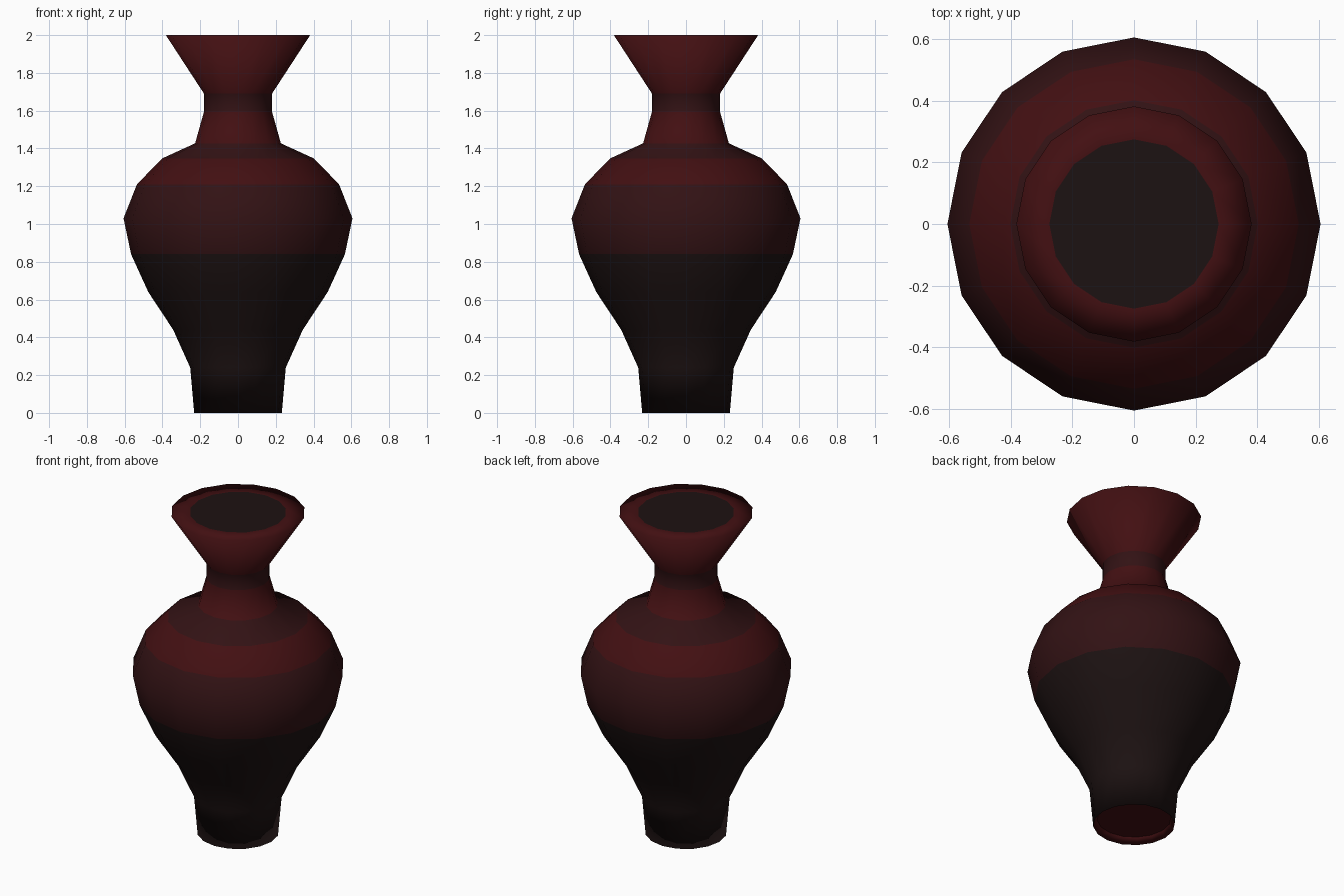
import bpy, bmesh, math

if "Cube" in bpy.data.objects:
    bpy.data.objects.remove(bpy.data.objects["Cube"])

SIDES = 16


def material(name, colour):
    m = bpy.data.materials.new(name)
    m.diffuse_color = (*colour, 1)
    m.use_nodes = True
    m.node_tree.nodes["Principled BSDF"].inputs["Base Color"].default_value = m.diffuse_color
    return m


RED = material("deep_red", (0.055, 0.005, 0.006))
MAROON = material("maroon", (0.032, 0.006, 0.007))
DARK = material("dark_brown", (0.012, 0.006, 0.006))


def lathe(name, profile, bands, mats, cap_start=False, cap_end=False):
    """Spin (radius, z) points around z; bands gives a material index per strip."""
    bm = bmesh.new()
    rings = [[bm.verts.new((r * math.cos(2 * math.pi * i / SIDES),
                            r * math.sin(2 * math.pi * i / SIDES), z))
              for i in range(SIDES)] for r, z in profile]
    for low, high, band in zip(rings, rings[1:], bands):
        for i in range(SIDES):
            j = (i + 1) % SIDES
            f = bm.faces.new((low[i], low[j], high[j], high[i]))
            f.material_index = band
            f.smooth = True
    if cap_start:
        bm.faces.new(rings[0][::-1]).material_index = bands[0]
    if cap_end:
        bm.faces.new(rings[-1]).material_index = bands[-1]
    mesh = bpy.data.meshes.new(name)
    bm.to_mesh(mesh)
    bm.free()
    for m in mats:
        mesh.materials.append(m)
    obj = bpy.data.objects.new(name, mesh)
    bpy.context.collection.objects.link(obj)
    return obj


# Vase body: recessed base, foot, belly, shoulder, neck, flared lip and flat rim
profile = [(0.21, 0.04), (0.232, 0), (0.253, 0.24), (0.343, 0.44), (0.475, 0.64),
           (0.566, 0.84), (0.606, 1.03), (0.535, 1.21), (0.402, 1.347),
           (0.227, 1.427), (0.18, 1.595), (0.18, 1.69), (0.382, 2.0), (0.275, 2.0)]
bands = [0, 2, 2, 2, 2, 1, 1, 0, 1, 0, 1, 0, 0]
lathe("vase_body", profile, bands, [RED, MAROON, DARK], cap_start=True)

# Dark mouth disc set inside the rim
lathe("vase_mouth", [(0.275, 2.0)], [0], [DARK], cap_end=True)
